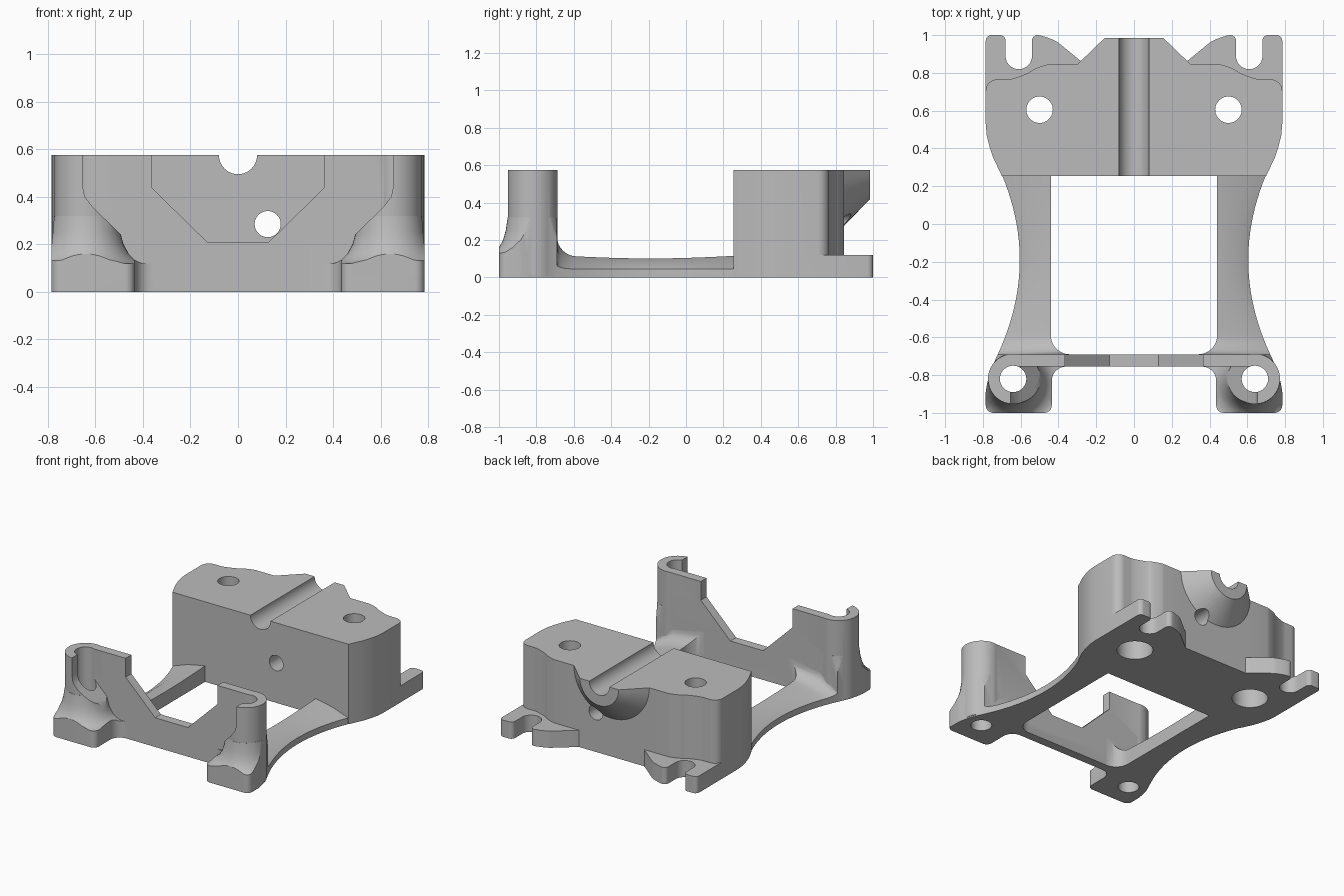
import bpy, bmesh
from math import sin, cos, pi, sqrt
from mathutils import Vector

cube = bpy.data.objects.get("Cube")
if cube:
    bpy.data.objects.remove(cube, do_unlink=True)

grey = bpy.data.materials.new("light_grey")
grey.use_nodes = True
grey.diffuse_color = (0.5, 0.5, 0.5, 1)
grey.node_tree.nodes["Principled BSDF"].inputs["Base Color"].default_value = (0.5, 0.5, 0.5, 1)


def loft(name, rings):
    """Closed solid skinned through matching loops of 3D points."""
    bm = bmesh.new()
    loops = [[bm.verts.new(p) for p in ring] for ring in rings]
    n = len(loops[0])
    for a, b in zip(loops, loops[1:]):
        for i in range(n):
            j = (i + 1) % n
            bm.faces.new((a[i], a[j], b[j], b[i]))
    bm.faces.new(loops[0])
    bm.faces.new(loops[-1])
    bmesh.ops.recalc_face_normals(bm, faces=bm.faces)
    mesh = bpy.data.meshes.new(name)
    bm.to_mesh(mesh)
    bm.free()
    obj = bpy.data.objects.new(name, mesh)
    bpy.context.collection.objects.link(obj)
    return obj


def place(outline, t, axis):
    return [(u, t, v) if axis == "y" else (u, v, t) for u, v in outline]


def prism(name, outline, lo, hi, axis="z"):
    return loft(name, [place(outline, lo, axis), place(outline, hi, axis)])


def circle(u, v, r, n=40):
    return [(u + r * cos(2 * pi * i / n), v + r * sin(2 * pi * i / n)) for i in range(n)]


def mirrored(half):
    return half + [(-x, y) for x, y in reversed(half)]


def rounded(points, steps=7):
    """Outline with arcs; the third number is the cut-back at a corner."""
    out = []
    for i, (x, y, d) in enumerate(points):
        p = Vector((x, y))
        if not d:
            out.append((x, y))
            continue
        a = (Vector(points[i - 1][:2]) - p).normalized()
        b = (Vector(points[i + 1][:2]) - p).normalized()
        w = sqrt(max(0, (1 - a.dot(b)) / 2))
        w = sqrt(1 - w * w)
        for k in range(steps + 1):
            t = k / steps
            e, f, g = (1 - t) ** 2, 2 * w * t * (1 - t), t * t
            q = (e * (p + a * d) + f * p + g * (p + b * d)) / (e + f + g)
            out.append((q.x, q.y))
    return out


def offset(outline, d):
    out = []
    for i, (x, y) in enumerate(outline):
        (ax, ay), (bx, by) = outline[i - 1], outline[(i + 1) % len(outline)]
        t = Vector((bx - ax, by - ay)).normalized()
        out.append((x + t.y * d, y - t.x * d))
    return out


def combine(obj, other, operation):
    mod = obj.modifiers.new("combine", "BOOLEAN")
    mod.operation, mod.solver, mod.object = operation, "EXACT", other
    bpy.context.view_layer.update()
    result = obj.evaluated_get(bpy.context.evaluated_depsgraph_get())
    mesh = bpy.data.meshes.new_from_object(result)
    obj.modifiers.clear()
    obj.data = mesh
    bpy.data.objects.remove(other, do_unlink=True)


def add(obj, other):
    combine(obj, other, "UNION")


def cut(obj, other):
    combine(obj, other, "DIFFERENCE")


def rail_x(y):
    return 0.605 + (y + 0.19) ** 2 / 2.15


TOP, FOOT = 0.575, 0.12
SIDE = [(0.7, 0.255, 0), (0.745, 0.35, 0), (0.765, 0.41, 0), (0.78, 0.47, 0), (0.785, 0.53, 0)]

# Rear block
block_outline = mirrored(rounded(SIDE + [
    (0.785, 0.765, 0.06), (0.6, 0.765, 0.07), (0.5, 0.845, 0.05), (0.3, 0.845, 0)]))
foot_outline = mirrored(rounded(SIDE + [
    (0.785, 1, 0.03), (0.68, 1, 0.03), (0.68, 0.82, 0.069), (0.54, 0.82, 0.069),
    (0.54, 1, 0.03), (0.45, 1, 0.06), (0.26, 0.845, 0)]))
block = prism("rear_block", block_outline, 0, TOP)

# Rear slotted feet with a fillet up to the block
fillet = [place(block_outline, 0.05, "z")]
fillet[0] = place(offset(block_outline, 0.07), 0.05, "z")
for k in range(6, -1, -1):
    a = pi / 2 * k / 6
    fillet.append(place(offset(block_outline, 0.07 * (1 - cos(a)) + 0.0005),
                        FOOT + 0.07 * (1 - sin(a)), "z"))
skirt = loft("block_fillet", fillet)
combine(skirt, prism("clip", foot_outline, -0.1, 0.4), "INTERSECT")
for s in (1, -1):
    cut(skirt, prism("screw_seat", circle(s * 0.61, 0.89, 0.125), FOOT, 0.5))
add(block, prism("rear_feet", foot_outline, 0, FOOT))
add(block, skirt)

# Half-cone nose at the back of the channel
def half_disc(r):
    return [(r * cos(pi + pi * i / 24), TOP + r * sin(pi + pi * i / 24)) for i in range(25)]

add(block, loft("nose", [place(half_disc(r), y, "y")
                         for y, r in ((0.8, 0.3), (0.845, 0.3), (0.985, 0.155))]))

# Channel, cross hole and counterbored screw holes
cut(block, prism("channel", circle(0, TOP, 0.08), 0.1, 1.1, "y"))
cut(block, prism("cross_hole", circle(0.125, 0.285, 0.055), 0.1, 1.1, "y"))
for s in (1, -1):
    cut(block, prism("screw_hole", circle(s * 0.5, 0.605, 0.07), -0.1, 0.7))
    cut(block, prism("counterbore", circle(s * 0.5, 0.605, 0.12), -0.1, 0.25))

# Front wall with its notch
bracket = prism("front_bracket", mirrored([
    (0.64, 0), (0.64, TOP), (0.365, TOP), (0.365, 0.44), (0.13, 0.21)]), -0.755, -0.69, "y")

# Front feet
front_outline = mirrored(rounded([
    (0.3, -0.755, 0), (0.435, -0.755, 0.075), (0.435, -1, 0.04), (0.785, -1, 0.04),
    (0.785, -0.83, 0.06), (rail_x(-0.69), -0.69, 0)]))
add(bracket, prism("front_feet", front_outline, 0, FOOT))

# Open tubular posts with flared bases
for s in (1, -1):
    flare = loft("post_flare", [place(circle(s * 0.64, -0.82, r), z, "z") for r, z in (
        (0.24, 0.06), (0.24, 0.12), (0.205, 0.135), (0.18, 0.16), (0.158, 0.2),
        (0.144, 0.25), (0.134, 0.32))])
    combine(flare, prism("clip", front_outline, -0.1, 0.5), "INTERSECT")
    add(bracket, flare)
    add(bracket, prism("post", circle(s * 0.64, -0.82, 0.133), 0.01, TOP))
for s in (1, -1):
    opening = [(0.655, 0.7), (0.655, 0.45), (0.645, 0.4), (0.61, 0.355),
               (0.45, 0.2), (0.3, 0.2), (0.3, 0.7)]
    cut(bracket, prism("post_opening", [(s * x, z) for x, z in opening], -1.1, -0.755, "y"))
    cut(bracket, prism("post_hole", circle(s * 0.64, -0.82, 0.07), -0.1, 0.7))

# Waisted side rails, sloping outwards and curving up to the wall
def rail_section(y, s):
    bend = 0.1 - sqrt(max(0, 0.01 - min(0, y + 0.59) ** 2))
    inner, outer = 0.44 - bend, rail_x(y)
    high = 0.045 + 0.065 * sqrt((outer - 0.44) / 0.22)
    return [(s * inner, y, 0), (s * outer, y, 0), (s * outer, y, 0.045 + 0.2 * bend),
            (s * (0.55 + 0.3 * (outer - 0.6)), y, 0.045 + (high - 0.045) * 0.6 + 0.8 * bend),
            (s * inner, y, high + bend)]

stations = [-0.69 + 0.1 * (1 - cos(pi / 2 * k / 8)) for k in range(9)]
stations += [-0.59 + 0.85 * k / 20 for k in range(1, 21)]
rails = [loft(name, [rail_section(y, s) for y in stations])
         for name, s in (("left_rail", 1), ("right_rail", -1))]

# Colour and shading
for obj in [block, bracket] + rails:
    obj.data.materials.clear()
    obj.data.materials.append(grey)
    bpy.ops.object.select_all(action="DESELECT")
    obj.select_set(True)
    bpy.context.view_layer.objects.active = obj
    bpy.ops.object.shade_smooth_by_angle(angle=0.55)
